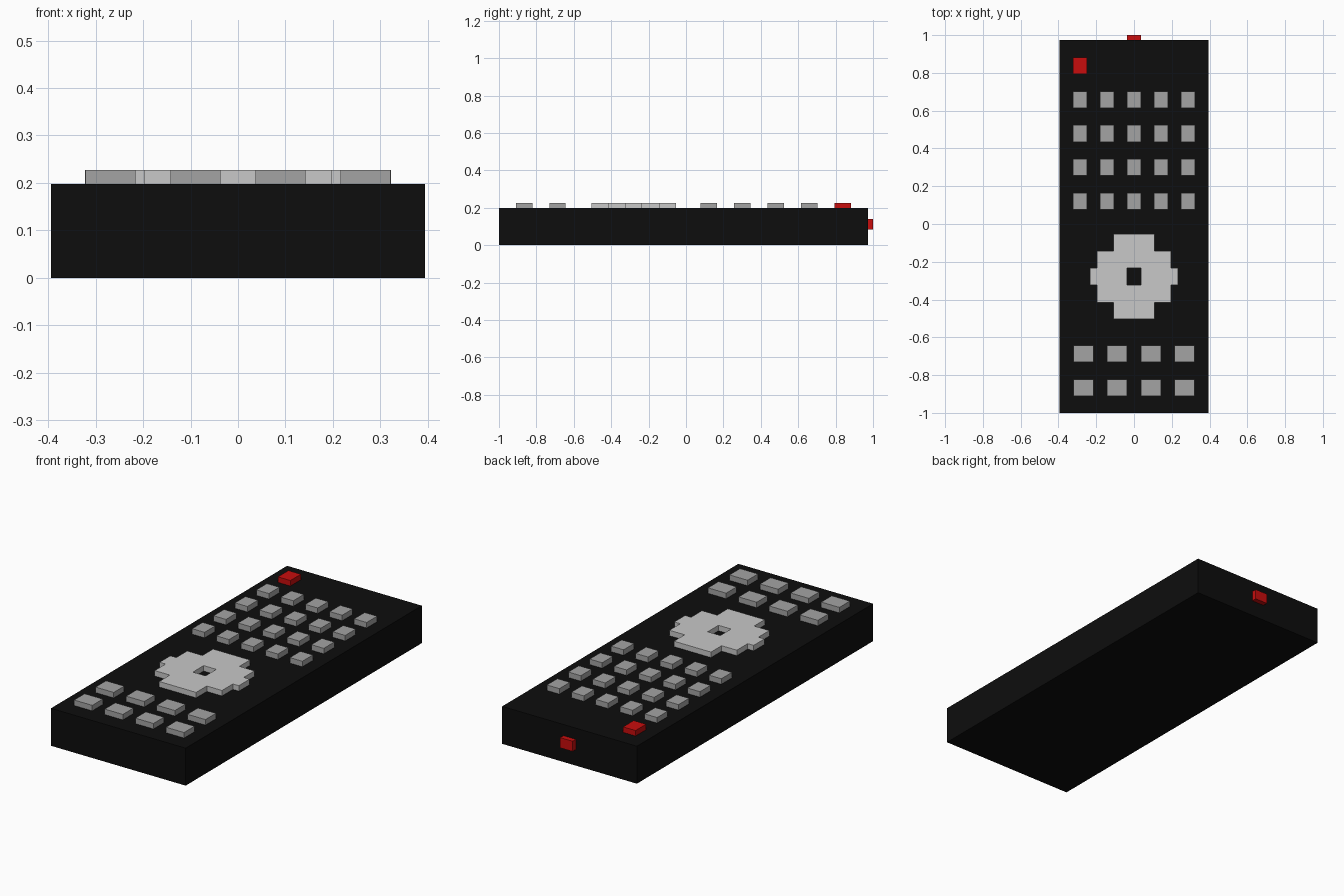
import bpy
import bmesh

default = bpy.data.objects.get("Cube")
if default:
    bpy.data.objects.remove(default, do_unlink=True)


def make_material(name, rgb):
    mat = bpy.data.materials.new(name)
    mat.use_nodes = True
    color = (*rgb, 1.0)
    mat.diffuse_color = color
    mat.node_tree.nodes["Principled BSDF"].inputs["Base Color"].default_value = color
    return mat


BLACK = make_material("black_plastic", (0.004, 0.004, 0.004))
GREY = make_material("grey_rubber", (0.37, 0.37, 0.37))
LIGHT = make_material("light_grey_rubber", (0.58, 0.58, 0.58))
RED = make_material("red_plastic", (0.58, 0.004, 0.004))

DECK = 0.198      # top of the case
RAISE = 0.029     # height of the buttons
KEY_Y = 0.088     # button depth


def add_object(name, bm, mat):
    mesh = bpy.data.meshes.new(name)
    bmesh.ops.recalc_face_normals(bm, faces=bm.faces)
    bm.to_mesh(mesh)
    bm.free()
    mesh.materials.append(mat)
    obj = bpy.data.objects.new(name, mesh)
    bpy.context.collection.objects.link(obj)
    return obj


def box(name, center, size, mat):
    bm = bmesh.new()
    bmesh.ops.create_cube(bm, size=1)
    bmesh.ops.scale(bm, vec=size, verts=bm.verts)
    bmesh.ops.translate(bm, vec=center, verts=bm.verts)
    return add_object(name, bm, mat)


def button(name, x, y, width, mat):
    return box(name, (x, y, DECK + RAISE / 2), (width, KEY_Y, RAISE), mat)


# Case and the infrared emitter at the back end
box("case", (0, -0.0135, DECK / 2), (0.788, 1.973, DECK), BLACK)
box("emitter", (0, 0.985, 0.112), (0.073, 0.03, 0.054), RED)

# Power button and the number keys
button("power_button", -0.286, 0.838, 0.073, RED)
for row in range(4):
    for col in range(5):
        button(f"number_key_{row}_{col}", (col - 2) * 0.143,
               0.658 - row * 0.179, 0.073, GREY)

# Wider keys near the front end
for row in range(2):
    for col in range(4):
        button(f"wide_key_{row}_{col}", (col - 1.5) * 0.179,
               -0.687 - row * 0.179, 0.106, GREY)

# Stepped direction pad: cells on a grid, with the centre left open
PAD_Y = -0.279
half_x = [0.037, 0.108, 0.197, 0.232]
half_y = [0.045, 0.136, 0.225]
xs = [-v for v in reversed(half_x)] + half_x
ys = [-v for v in reversed(half_y)] + half_y
reach = [0.232, 0.197, 0.108]

bm = bmesh.new()
grid = [[bm.verts.new((x, PAD_Y + y, DECK)) for x in xs] for y in ys]
for j in range(len(ys) - 1):
    ring = abs(j - 2)
    for i in range(len(xs) - 1):
        mid = abs(xs[i] + xs[i + 1]) / 2
        is_hole = ring == 0 and i == 3
        if mid < reach[ring] and not is_hole:
            bm.faces.new((grid[j][i], grid[j][i + 1],
                          grid[j + 1][i + 1], grid[j + 1][i]))
bmesh.ops.delete(bm, geom=[v for v in bm.verts if not v.link_faces], context="VERTS")
top = bmesh.ops.extrude_face_region(bm, geom=bm.faces[:], use_keep_orig=True)
raised = [g for g in top["geom"] if isinstance(g, bmesh.types.BMVert)]
bmesh.ops.translate(bm, vec=(0, 0, RAISE), verts=raised)
add_object("direction_pad", bm, LIGHT)
